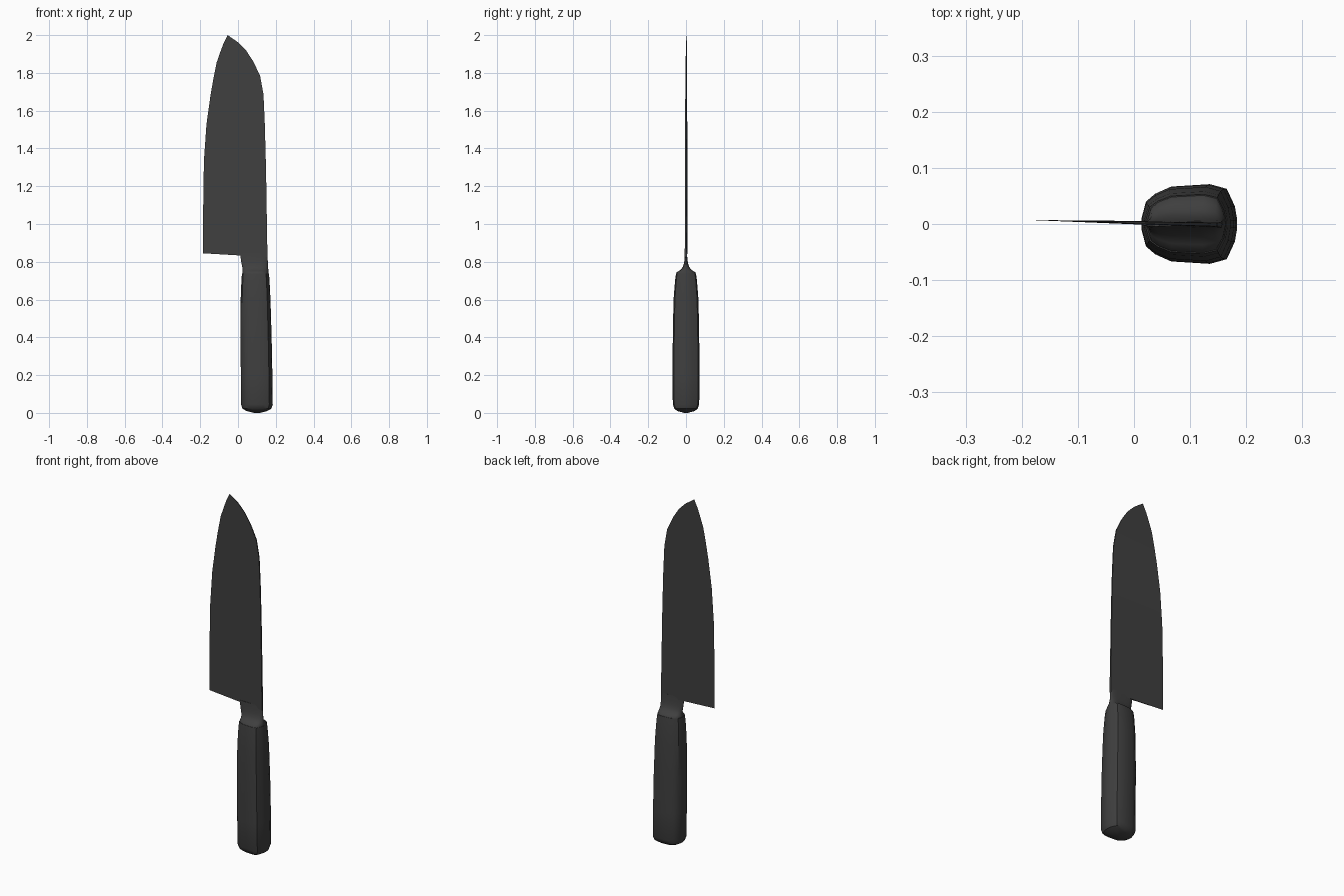
import bpy, bmesh, math

cube = bpy.data.objects.get("Cube")
if cube:
    bpy.data.objects.remove(cube, do_unlink=True)

charcoal = bpy.data.materials.new("charcoal")
charcoal.use_nodes = True
charcoal.diffuse_color = (0.05, 0.05, 0.05, 1)
charcoal.node_tree.nodes["Principled BSDF"].inputs["Base Color"].default_value = (0.05, 0.05, 0.05, 1)


def loft(name, rings, angle=35):
    """Skin a stack of equal-length rings and cap both ends."""
    bm = bmesh.new()
    rows = [[bm.verts.new(p) for p in ring] for ring in rings]
    n = len(rows[0])
    for a, b in zip(rows, rows[1:]):
        for i in range(n):
            j = (i + 1) % n
            bm.faces.new((a[i], a[j], b[j], b[i]))
    bm.faces.new(rows[0][::-1])
    bm.faces.new(rows[-1])
    bmesh.ops.remove_doubles(bm, verts=bm.verts, dist=0.0003)
    bmesh.ops.recalc_face_normals(bm, faces=bm.faces)
    mesh = bpy.data.meshes.new(name)
    bm.to_mesh(mesh)
    bm.free()
    mesh.materials.append(charcoal)
    ob = bpy.data.objects.new(name, mesh)
    bpy.context.collection.objects.link(ob)
    bpy.ops.object.select_all(action='DESELECT')
    ob.select_set(True)
    bpy.context.view_layer.objects.active = ob
    bpy.ops.object.shade_smooth_by_angle(angle=math.radians(angle))
    return ob


# Half outline of the grip: x from 0 to 1, y from 0 to 1, mirrored in y
half = [(0, .12), (.05, .57), (.15, .77), (.31, .94), (.72, 1), (.89, .89), (.975, .45), (1, .1)]
section = half + [(x, -y) for x, y in reversed(half)]


def grip_ring(x0, x1, depth, z):
    return [(x0 + (x1 - x0) * u, depth * v, z) for u, v in section]


# Handle with a slightly domed butt
loft("handle", [grip_ring(*r) for r in (
    (.085, .115, .010, 0), (.045, .155, .046, .010), (.024, .176, .062, .022),
    (.016, .184, .070, .045), (.015, .182, .071, .2), (.013, .178, .070, .4),
    (.014, .172, .066, .6), (.018, .167, .058, .7), (.021, .164, .053, .738))])

# Bolster sweeping in from the handle to the blade
loft("bolster", [grip_ring(*r) for r in (
    (.023, .163, .052, .735), (.024, .162, .049, .745), (.025, .161, .037, .752),
    (.024, .160, .024, .762), (.022, .159, .016, .775), (.018, .158, .010, .795),
    (.014, .157, .007, .82), (.012, .155, .005, .845))], 50)

# Blade: edge x, edge z, spine x, spine z, half thickness
stations = [
    (-.185, .845, .156, .825, .0055), (-.185, 1.0, .153, 1.0, .0045),
    (-.183, 1.2, .150, 1.2, .004), (-.180, 1.34, .147, 1.34, .004),
    (-.167, 1.527, .142, 1.527, .0035), (-.145, 1.685, .135, 1.685, .003),
    (-.130, 1.77, .117, 1.785, .003), (-.113, 1.855, .080, 1.862, .0025),
    (-.094, 1.91, .042, 1.92, .002), (-.077, 1.955, .0, 1.962, .002),
    (-.055, 2.0, -.055, 2.0, 0)]


def lean(x):
    return (.1 - x) * .025


def blade_ring(ex, ez, sx, sz, t):
    return [(ex, lean(ex), ez), (sx, lean(sx) - t, sz), (sx, lean(sx) + t, sz)]


loft("blade", [blade_ring(*s) for s in stations], 30)
